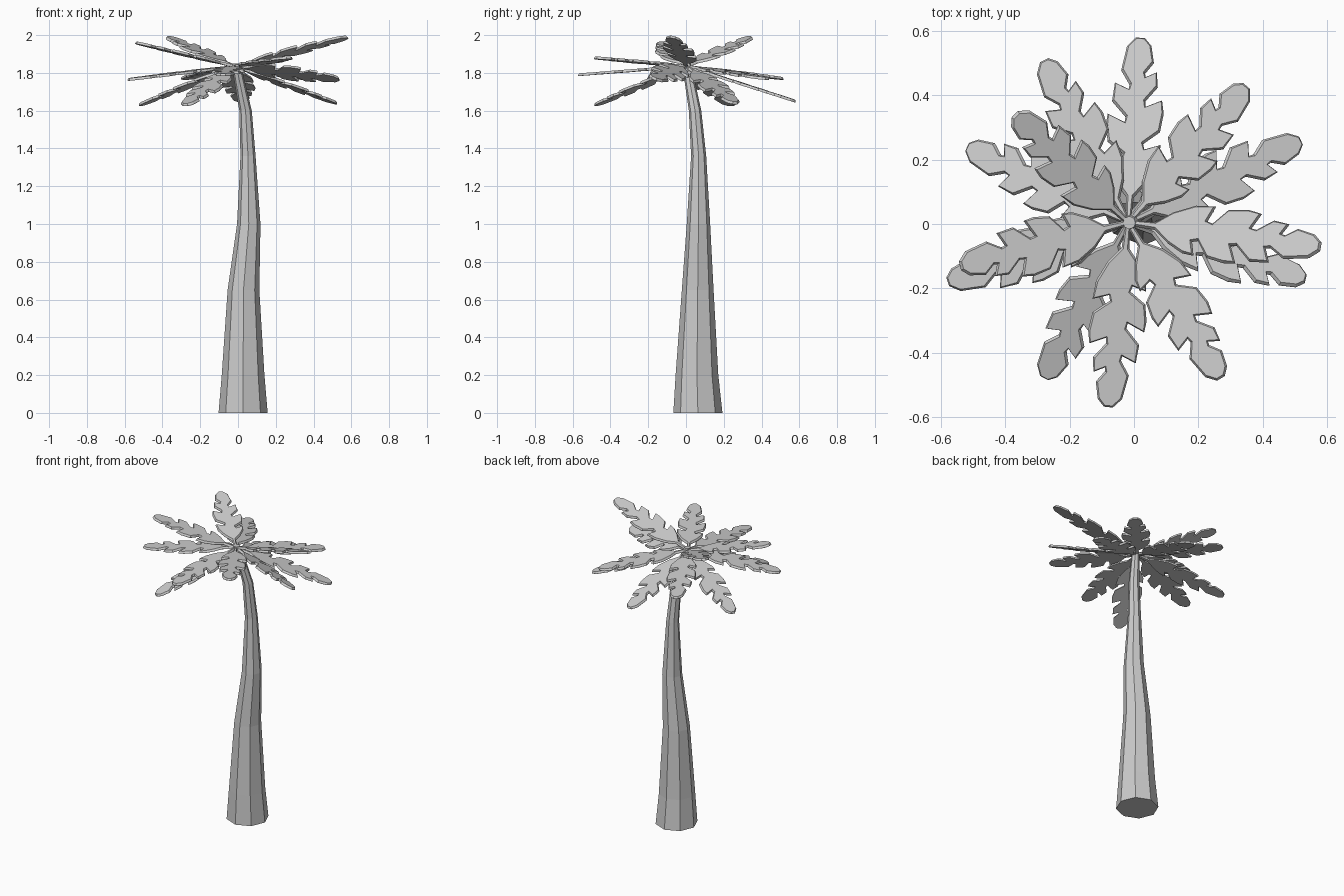
import bpy, bmesh, math
from mathutils import Vector, Matrix

if "Cube" in bpy.data.objects:
    bpy.data.objects.remove(bpy.data.objects["Cube"])

grey = bpy.data.materials.new("plain grey")
grey.diffuse_color = (0.6, 0.6, 0.6, 1)
grey.use_nodes = True
grey.node_tree.nodes["Principled BSDF"].inputs["Base Color"].default_value = grey.diffuse_color


def finish(bm, name):
    bmesh.ops.recalc_face_normals(bm, faces=bm.faces)
    me = bpy.data.meshes.new(name)
    bm.to_mesh(me)
    bm.free()
    me.materials.append(grey)
    ob = bpy.data.objects.new(name, me)
    bpy.context.collection.objects.link(ob)
    return ob


# Trunk: eight-sided tapering loft along a gentle bend (x, y, z, radius)
rings = [(0.027, 0.063, 0, 0.130), (0.027, 0.058, 0.2, 0.113),
         (0.029, 0.062, 0.65, 0.084), (0.057, 0.066, 1.0, 0.062),
         (0.053, 0.067, 1.36, 0.040), (0.040, 0.048, 1.6, 0.033),
         (-0.005, 0.008, 1.82, 0.025), (-0.015, 0.004, 1.85, 0.020)]
SIDES = 8
bm = bmesh.new()
loops = []
for x, y, z, r in rings:
    loops.append([bm.verts.new((x + r * math.cos(i * math.tau / SIDES),
                                y + r * math.sin(i * math.tau / SIDES), z))
                  for i in range(SIDES)])
for a, b in zip(loops, loops[1:]):
    for i in range(SIDES):
        j = (i + 1) % SIDES
        bm.faces.new((a[i], a[j], b[j], b[i]))
bm.faces.new(loops[0])
bm.faces.new(loops[-1])
finish(bm, "trunk")

# Frond outline: distance along the frond (0-1) and half width, torn into lobes
right = [(0, .008), (.14, .012), (.22, .05), (.33, .08), (.43, .085), (.40, .035),
         (.43, .03), (.50, .08), (.60, .088), (.67, .08), (.63, .03), (.66, .028),
         (.74, .064), (.82, .058), (.79, .024), (.81, .022), (.87, .047),
         (.96, .036), (1.0, .014)]
left = [(0, .008), (.14, .012), (.22, .05), (.30, .075), (.36, .078), (.34, .035),
        (.37, .03), (.43, .08), (.52, .09), (.58, .086), (.54, .032), (.57, .03),
        (.65, .075), (.75, .07), (.72, .026), (.745, .024), (.82, .053),
        (.95, .04), (1.0, .014)]
CROWN = Vector((-0.018, 0.005, 1.835))
THICK = 0.014


def frond(index, tip, roll):
    axis = Vector(tip) - CROWN
    length = axis.length
    axis.normalize()
    side = axis.cross(Vector((0, 0, 1))).normalized()
    up = side.cross(axis)
    sides = (right, left) if index % 2 else (left, right)
    pts = [(u * length, -v) for u, v in sides[0]]
    pts += [(u * length, v) for u, v in reversed(sides[1])]
    bm = bmesh.new()
    # flat underside, extruded slightly, then a bevelled upper rim
    base = bm.faces.new([bm.verts.new((x, y, -THICK / 2)) for x, y in pts])
    bm.normal_update()
    top = base.copy()
    for v in top.verts:
        v.co.z += THICK * 0.35
    bv, tv = list(base.verts), list(top.verts)
    for i in range(len(bv)):
        j = (i + 1) % len(bv)
        bm.faces.new((bv[i], bv[j], tv[j], tv[i]))
    bmesh.ops.recalc_face_normals(bm, faces=bm.faces)
    bmesh.ops.inset_region(bm, faces=[top], thickness=0.006, depth=0,
                           use_even_offset=False)
    for v in top.verts:
        v.co.z = THICK / 2
    bmesh.ops.triangulate(bm, faces=[f for f in bm.faces if len(f.verts) > 4])
    # orient along the frond axis: local x out, y to the left, z up
    m = Matrix((axis, -side, up)).transposed()
    m = m @ Matrix.Rotation(math.radians(roll), 3, 'X')
    for v in bm.verts:
        v.co = m @ v.co + CROWN
    finish(bm, "frond_%02d" % index)


# Frond tips (x, y, z) with a roll about each frond
tips = [((0.02, 0.58, 1.65), 0), ((0.35, 0.43, 1.77), 0), ((0.52, 0.26, 1.64), 0),
        ((0.58, -0.07, 1.99), 12), ((0.535, -0.17, 1.77), 25), ((0.27, -0.48, 1.88), 0),
        ((-0.08, -0.57, 1.79), 0), ((-0.28, -0.48, 1.63), 0), ((-0.58, -0.18, 1.765), 0),
        ((-0.54, -0.13, 1.96), 0), ((-0.52, 0.24, 1.63), 0), ((-0.37, 0.34, 1.99), 0),
        ((-0.28, 0.51, 1.77), 0)]
for flip, sign in ((-1, 1),):
    for i, (tip, roll) in enumerate(tips):
        frond(i + 1, tip, flip * roll)
